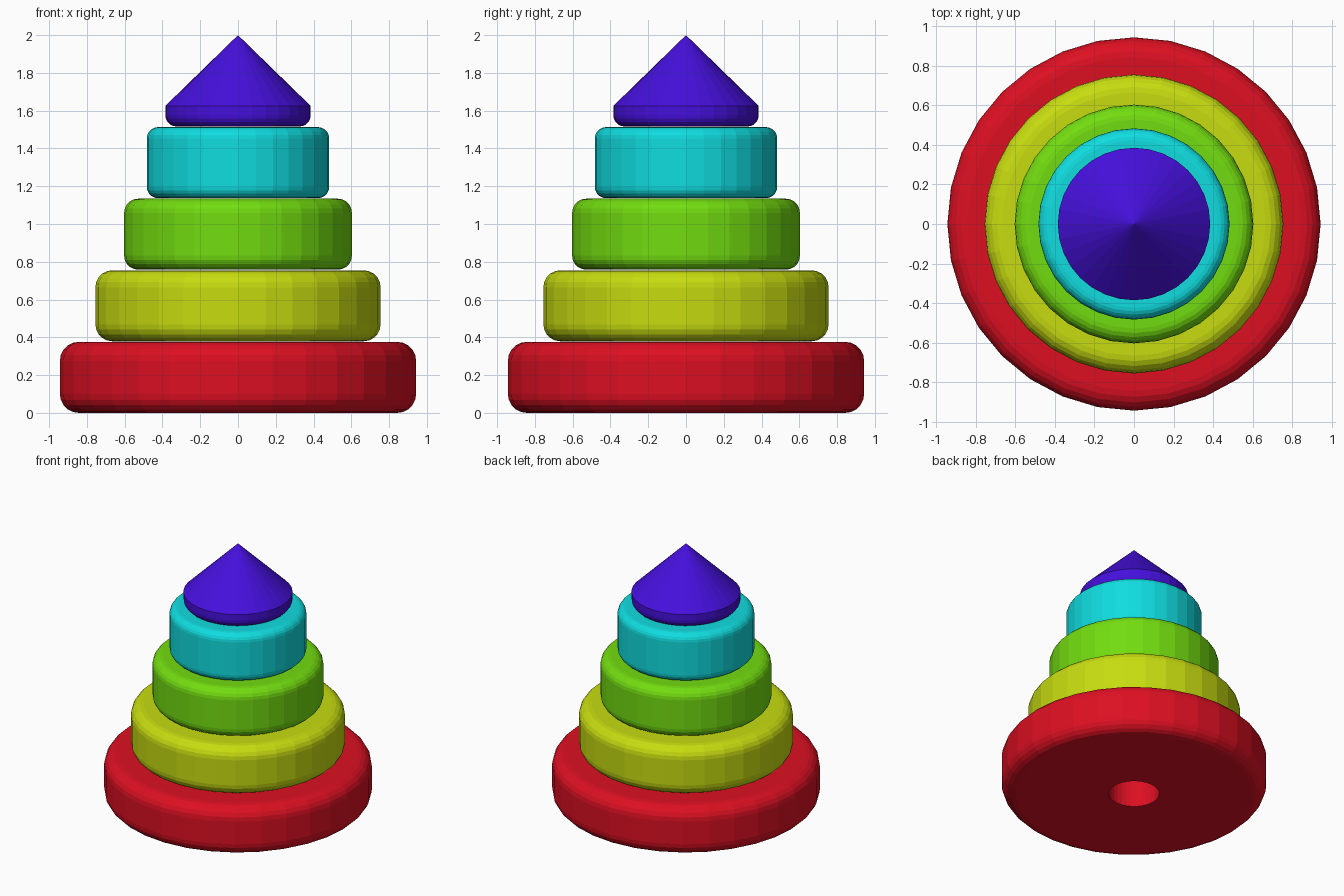
import bpy
import bmesh
from math import cos, sin, pi

cube = bpy.data.objects.get("Cube")
if cube:
    bpy.data.objects.remove(cube, do_unlink=True)

SIDES = 32
HOLE = 0.18
PITCH = 0.379


def material(name, rgb):
    mat = bpy.data.materials.new(name)
    mat.use_nodes = True
    mat.diffuse_color = (*rgb, 1)
    mat.node_tree.nodes["Principled BSDF"].inputs["Base Color"].default_value = (*rgb, 1)
    return mat


def arc(r, z, size, start, steps=5):
    """Quarter-circle corner points around the centre (r, z)."""
    angles = [start + pi / 2 * i / steps for i in range(steps + 1)]
    return [(r + size * cos(a), z + size * sin(a)) for a in angles]


def lathe(name, profile, mat, closed):
    """Revolve an (r, z) profile around the z axis."""
    bm = bmesh.new()
    verts = [bm.verts.new((r, 0, z)) for r, z in profile]
    edges = [bm.edges.new(pair) for pair in zip(verts, verts[1:])]
    if closed:
        edges.append(bm.edges.new((verts[-1], verts[0])))
    bmesh.ops.spin(bm, geom=verts + edges, axis=(0, 0, 1), cent=(0, 0, 0),
                   angle=2 * pi, steps=SIDES, use_merge=True)
    bmesh.ops.remove_doubles(bm, verts=bm.verts, dist=0.0001)
    bmesh.ops.recalc_face_normals(bm, faces=bm.faces)
    mesh = bpy.data.meshes.new(name)
    bm.to_mesh(mesh)
    bm.free()
    mesh.materials.append(mat)
    obj = bpy.data.objects.new(name, mesh)
    bpy.context.collection.objects.link(obj)
    return obj


# Stacked rings: name, colour, outer radius, corner rounding
rings = [
    ("red", (0.72, 0.005, 0.016), 0.943, 0.1),
    ("yellow", (0.57, 0.72, 0.005), 0.755, 0.09),
    ("green", (0.17, 0.72, 0.005), 0.603, 0.075),
    ("cyan", (0.005, 0.72, 0.74), 0.483, 0.06),
]
for i, (colour, rgb, radius, rounding) in enumerate(rings):
    low, high = i * PITCH, i * PITCH + 0.376
    centre = radius - rounding
    profile = [(HOLE, low)]
    profile += arc(centre, low + rounding, rounding, -pi / 2)
    profile += arc(centre, high - rounding, rounding, 0)
    profile.append((HOLE, high))
    lathe(colour + "_ring", profile, material(colour, rgb), True)

# Pointed cap with a rounded underside
base = 4 * PITCH
profile = [(0, base)] + arc(0.325, base + 0.06, 0.06, -pi / 2)
profile += [(0.385, 1.625), (0, 2)]
lathe("pointed_cap", profile, material("violet", (0.06, 0.005, 0.72)), False)
